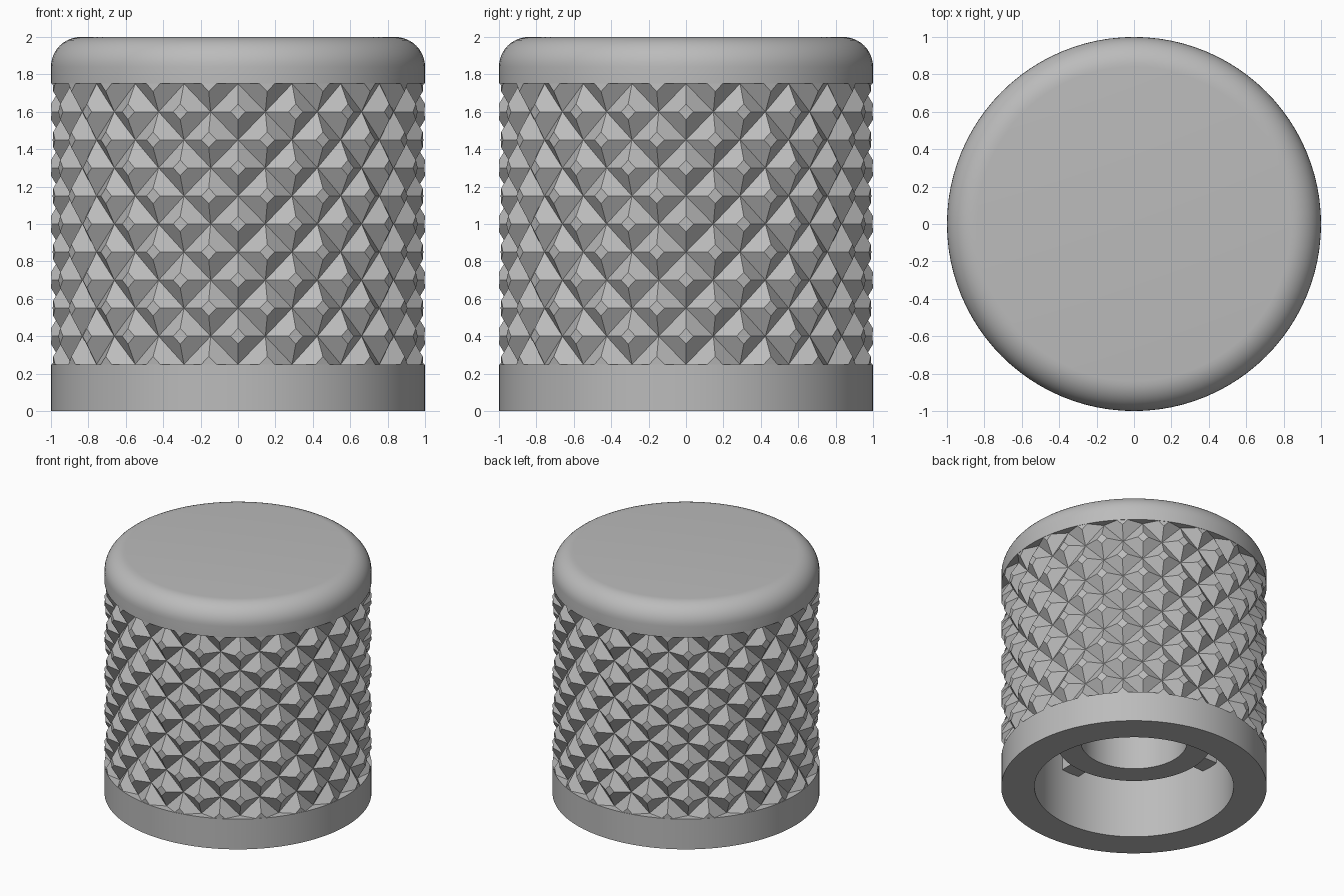
import bpy, bmesh
from math import sin, cos, pi, radians
from mathutils import Vector, Matrix

if "Cube" in bpy.data.objects:
    bpy.data.objects.remove(bpy.data.objects["Cube"])

grey = bpy.data.materials.new("plain_grey")
grey.use_nodes = True
COLOUR = (0.5, 0.5, 0.5, 1)
grey.diffuse_color = COLOUR
grey.node_tree.nodes["Principled BSDF"].inputs["Base Color"].default_value = COLOUR


def finish(bm, name, smooth):
    mesh = bpy.data.meshes.new(name)
    bm.to_mesh(mesh)
    bm.free()
    mesh.materials.append(grey)
    obj = bpy.data.objects.new(name, mesh)
    bpy.context.collection.objects.link(obj)
    if smooth:
        bpy.ops.object.select_all(action="DESELECT")
        obj.select_set(True)
        bpy.context.view_layer.objects.active = obj
        bpy.ops.object.shade_smooth_by_angle(angle=radians(30))
    return obj


def revolve(name, profile, steps=96):
    """Spin an (r, z) profile, listed from bottom outside upwards, around z."""
    bm = bmesh.new()
    rings = []
    for r, z in profile:
        if r == 0:
            rings.append([bm.verts.new((0, 0, z))] * steps)
        else:
            rings.append([bm.verts.new((r * cos(2 * pi * i / steps),
                                        r * sin(2 * pi * i / steps), z))
                          for i in range(steps)])
    for low, high in zip(rings, rings[1:]):
        for i in range(steps):
            k = (i + 1) % steps
            corners = list(dict.fromkeys((low[i], low[k], high[k], high[i])))
            bm.faces.new(corners)
    return finish(bm, name, True)


def polar(r, angle, z):
    return Vector((r * cos(angle), r * sin(angle), z))


LOW, HIGH = 0.25, 1.75      # knurled band limits

# Rounded cap
FILLET = 0.16
arc = [(1 - FILLET + FILLET * cos(a * pi / 20), 2 - FILLET + FILLET * sin(a * pi / 20))
       for a in range(11)]
revolve("rounded_cap", [(0.9, HIGH), (1, HIGH)] + arc + [(0, 2)])

# Base collar with the hollow underside and central tube
BOSS_Z, CEILING = 0.39, 1.0
revolve("base_collar", [(0, 1.5), (0.4, 1.5), (0.4, BOSS_Z), (0.585, BOSS_Z),
                        (0.585, CEILING), (0.75, CEILING), (0.75, 0),
                        (1, 0), (1, LOW), (0.9, LOW)])

# Knurled grip: diamond pyramids with tips trimmed to the outer cylinder
COUNT, VALLEY, PEAK = 20, 0.935, 1.025
half_a, half_z = pi / COUNT, 0.15
trim = (PEAK - 1) / (PEAK - VALLEY)
bm = bmesh.new()
for row in range(11):
    z = LOW + row * half_z
    for col in range(COUNT):
        a = (2 * col + 1 - row % 2) * half_a
        peak = polar(PEAK, a, z)
        base = [polar(VALLEY, a + half_a, z), polar(VALLEY, a, z + half_z),
                polar(VALLEY, a - half_a, z), polar(VALLEY, a, z - half_z)]
        tip = [bm.verts.new(peak.lerp(b, trim)) for b in base]
        foot = [bm.verts.new(b) for b in base]
        bm.faces.new(tip)
        for i in range(4):
            k = (i + 1) % 4
            bm.faces.new((foot[i], foot[k], tip[k], tip[i]))
bmesh.ops.remove_doubles(bm, verts=bm.verts, dist=0.0005)
for z, up in ((LOW, -1), (HIGH, 1)):
    bmesh.ops.bisect_plane(bm, geom=bm.verts[:] + bm.edges[:] + bm.faces[:],
                           plane_co=(0, 0, z), plane_no=(0, 0, up),
                           clear_outer=True, dist=0.0001)
finish(bm, "knurled_grip", False)

# Four ribs joining the central tube to the collar wall
bm = bmesh.new()
for i in range(4):
    place = (Matrix.Rotation(i * pi / 2, 4, "Z")
             @ Matrix.Translation((0.66, 0, 0.73))
             @ Matrix.Diagonal((0.22, 0.16, 0.56, 1)))
    bmesh.ops.create_cube(bm, size=1, matrix=place)
finish(bm, "inner_ribs", False)
